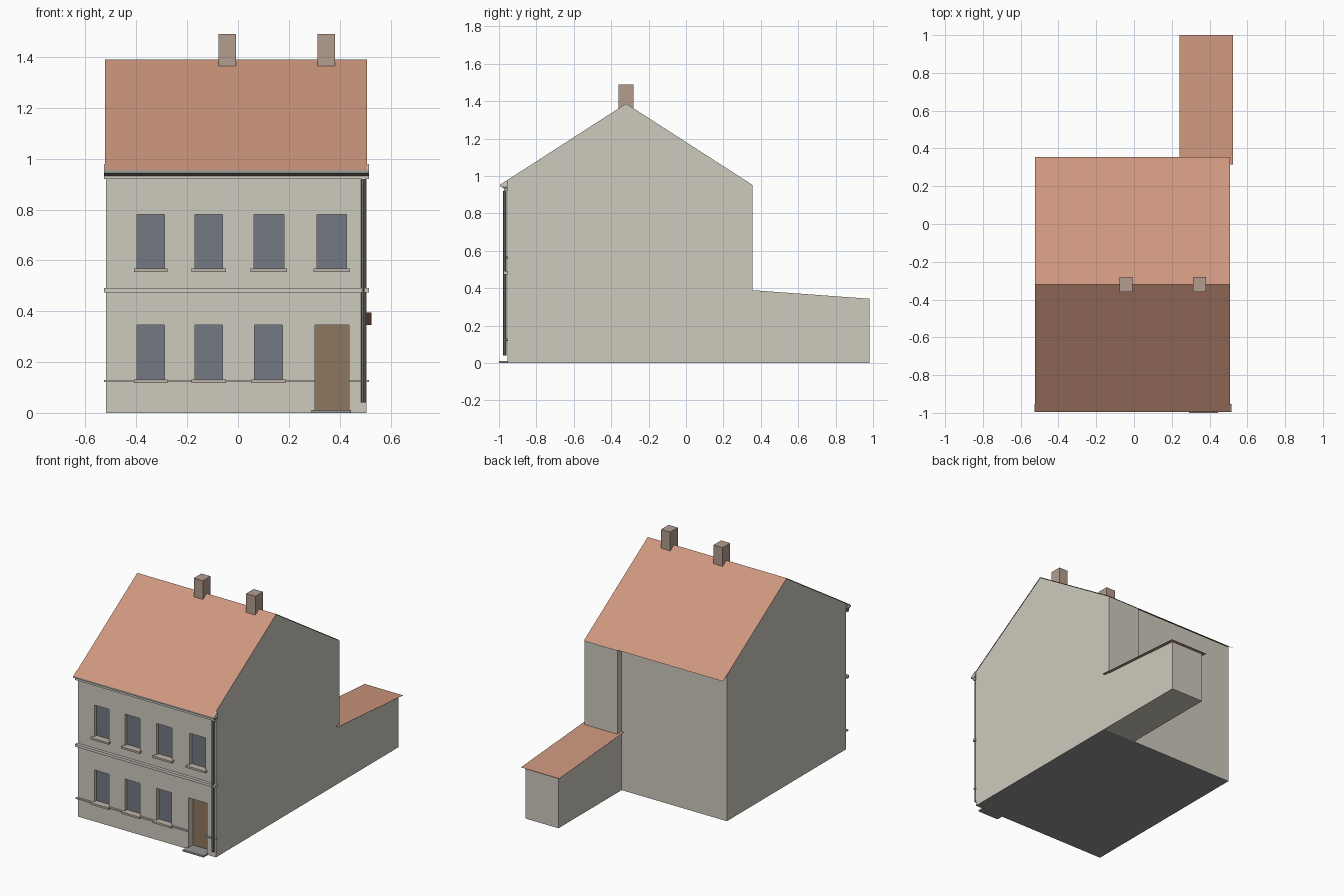
import bpy, bmesh

if "Cube" in bpy.data.objects:
    bpy.data.objects.remove(bpy.data.objects["Cube"])


def material(name, rgb):
    m = bpy.data.materials.new(name)
    lin = [(c / 255 / 12.92) if c < 10 else ((c / 255 + 0.055) / 1.055) ** 2.4 for c in rgb]
    m.diffuse_color = (*lin, 1)
    m.use_nodes = True
    m.node_tree.nodes["Principled BSDF"].inputs["Base Color"].default_value = m.diffuse_color
    return m


WALL = material("wall_render", (206, 202, 190))
ROOF = material("roof_tile", (205, 151, 126))
CHIMNEY = material("chimney_brick", (180, 157, 143))
GLASS = material("window_glass", (115, 120, 130))
DOOR = material("door_wood", (143, 119, 93))
TRIM = material("trim_stone", (208, 205, 196))
SILL = material("sill_stone", (190, 180, 168))
METAL = material("pipe_metal", (112, 112, 108))
STONE = material("grey_stone", (148, 148, 148))


def finish(bm, name, *mats):
    bmesh.ops.recalc_face_normals(bm, faces=bm.faces)
    me = bpy.data.meshes.new(name)
    bm.to_mesh(me)
    bm.free()
    ob = bpy.data.objects.new(name, me)
    bpy.context.collection.objects.link(ob)
    for m in mats:
        me.materials.append(m)
    return ob


def add_prism(bm, profile, x0, x1):
    """Closed (y, z) profile extruded along x."""
    a = [bm.verts.new((x0, y, z)) for y, z in profile]
    b = [bm.verts.new((x1, y, z)) for y, z in profile]
    bm.faces.new(a)
    bm.faces.new(b[::-1])
    n = len(a)
    for i in range(n):
        j = (i + 1) % n
        bm.faces.new((a[i], b[i], b[j], a[j]))


def prism(name, profile, x0, x1, mat):
    bm = bmesh.new()
    add_prism(bm, profile, x0, x1)
    return finish(bm, name, mat)


def rect(y0, y1, z0, z1):
    return [(y0, z0), (y1, z0), (y1, z1), (y0, z1)]


def box(name, x0, x1, y0, y1, z0, z1, mat):
    return prism(name, rect(y0, y1, z0, z1), x0, x1, mat)


def sheet(name, line, x0, x1, mat):
    """Open (y, z) line swept along x as a thin sheet, normals up."""
    bm = bmesh.new()
    a = [bm.verts.new((x0, y, z)) for y, z in line]
    b = [bm.verts.new((x1, y, z)) for y, z in line]
    for i in range(len(line) - 1):
        bm.faces.new((a[i], b[i], b[i + 1], a[i + 1]))
    me = bpy.data.meshes.new(name)
    bm.to_mesh(me)
    bm.free()
    ob = bpy.data.objects.new(name, me)
    bpy.context.collection.objects.link(ob)
    me.materials.append(mat)


X0, X1, FRONT, BACK = -0.52, 0.505, -0.955, 0.31
RIDGE_Y, RIDGE_Z, SLOPE = -0.32, 1.39, 0.644


def roof_z(y):
    return RIDGE_Z - SLOPE * abs(y - RIDGE_Y)


def annex_z(y):
    return 0.395 - 0.05 * (y - 0.315) / 0.685


# Openings: (x0, x1, z0, z1)
UPPER = [(-0.397, -0.29, 0.567, 0.78), (-0.17, -0.06, 0.567, 0.78),
         (0.063, 0.18, 0.567, 0.78), (0.31, 0.427, 0.567, 0.78)]
LOWER = [(-0.397, -0.29, 0.13, 0.345), (-0.17, -0.06, 0.13, 0.345),
         (0.065, 0.175, 0.13, 0.345)]
DOORWAY = (0.302, 0.437, 0.01, 0.345)
RECESS, DOOR_RECESS = FRONT + 0.027, FRONT + 0.05

# Main house block with gables
E = 0.003
house = prism("house_walls", [(FRONT, 0), (BACK, 0), (BACK, roof_z(BACK) - E),
                              (RIDGE_Y, RIDGE_Z - E), (FRONT, roof_z(FRONT) - E)], X0, X1, WALL)

# Cut window and door recesses
bm = bmesh.new()
for x0, x1, z0, z1 in UPPER + LOWER:
    add_prism(bm, rect(FRONT - 0.1, RECESS, z0, z1), x0, x1)
add_prism(bm, rect(FRONT - 0.1, DOOR_RECESS, *DOORWAY[2:]), *DOORWAY[:2])
cutter = finish(bm, "opening_cutter")
cutter.hide_render = True
mod = house.modifiers.new("openings", 'BOOLEAN')
mod.operation, mod.solver, mod.object = 'DIFFERENCE', 'EXACT', cutter
bpy.context.view_layer.objects.active = house
bpy.ops.object.modifier_apply(modifier=mod.name)
bpy.data.objects.remove(cutter)

# Underside of the house is grey stone
house.data.materials.clear()
for m in (WALL, STONE):
    house.data.materials.append(m)
for p in house.data.polygons:
    p.material_index = int(p.normal.z < -0.9 and p.center.z < 0.005)

# Glass and sills
for floor, row in (("upper", UPPER), ("lower", LOWER)):
    for i, (x0, x1, z0, z1) in enumerate(row):
        box(f"{floor}_window_{i}", x0, x1, RECESS - 0.004, RECESS + 0.002, z0, z1, GLASS)
        box(f"{floor}_sill_{i}", x0 - 0.013, x1 + 0.013, FRONT - 0.023, RECESS - 0.002,
            z0 - 0.012, z0 + 0.001, SILL)

# Door and step
box("door", *DOORWAY[:2], DOOR_RECESS - 0.004, DOOR_RECESS + 0.002, *DOORWAY[2:], DOOR)
box("door_step", 0.29, 0.445, -1.0, DOOR_RECESS - 0.002, 0, 0.011, STONE)

# String courses, the lower one broken by the doorway
box("string_course", X0 - 0.007, X1 + 0.01, FRONT - 0.02, FRONT + 0.002, 0.474, 0.492, TRIM)
box("plinth_course_left", X0 - 0.007, DOORWAY[0], FRONT - 0.012, FRONT + 0.002, 0.121, 0.129, TRIM)
box("plinth_course_right", DOORWAY[1], X1 + 0.01, FRONT - 0.012, FRONT + 0.002, 0.121, 0.129, TRIM)

# Cornice in three bands
box("cornice_lower", X0 - 0.007, X1 + 0.01, -0.972, FRONT + 0.002, 0.92, 0.931, TRIM)
prism("cornice_gutter", [(FRONT, 0.931), (-0.972, 0.931), (-0.988, 0.944), (FRONT, 0.944)],
      X0 - 0.007, X1 + 0.01, METAL)
prism("cornice_upper", [(FRONT, 0.944), (-0.995, 0.944), (-0.995, roof_z(-0.995) - E),
                        (FRONT, roof_z(FRONT) - E)], X0 - 0.007, X1 + 0.01, TRIM)

# Front downpipe
bpy.ops.mesh.primitive_cylinder_add(vertices=8, radius=0.009, depth=0.88,
                                    location=(0.493, FRONT - 0.014, 0.48))
pipe = bpy.context.object
pipe.name = "downpipe"
pipe.data.materials.append(METAL)

# Main roof
sheet("main_roof", [(-0.995, roof_z(-0.995)), (RIDGE_Y, RIDGE_Z), (0.355, roof_z(0.355))],
      X0 - 0.003, X1 + 0.003, ROOF)

# Chimneys on the ridge
for i, cx in enumerate((-0.042, 0.347)):
    box(f"chimney_{i}", cx - 0.034, cx + 0.034, -0.36, -0.28, 1.33, 1.49, CHIMNEY)

# Shallow rear projection above the annex
prism("rear_projection", [(BACK, 0.385), (0.355, 0.385), (0.355, roof_z(0.355) - E),
                          (BACK, roof_z(BACK) - E)], 0.26, X1, WALL)

# Single-storey rear annex with lean-to roof
prism("annex_walls", [(BACK, 0), (0.98, 0), (0.98, annex_z(0.98) - E),
                      (BACK, annex_z(BACK) - E)], 0.26, X1, WALL)
sheet("annex_roof", [(0.315, annex_z(0.315)), (1.0, annex_z(1.0))], 0.24, 0.525, ROOF)
